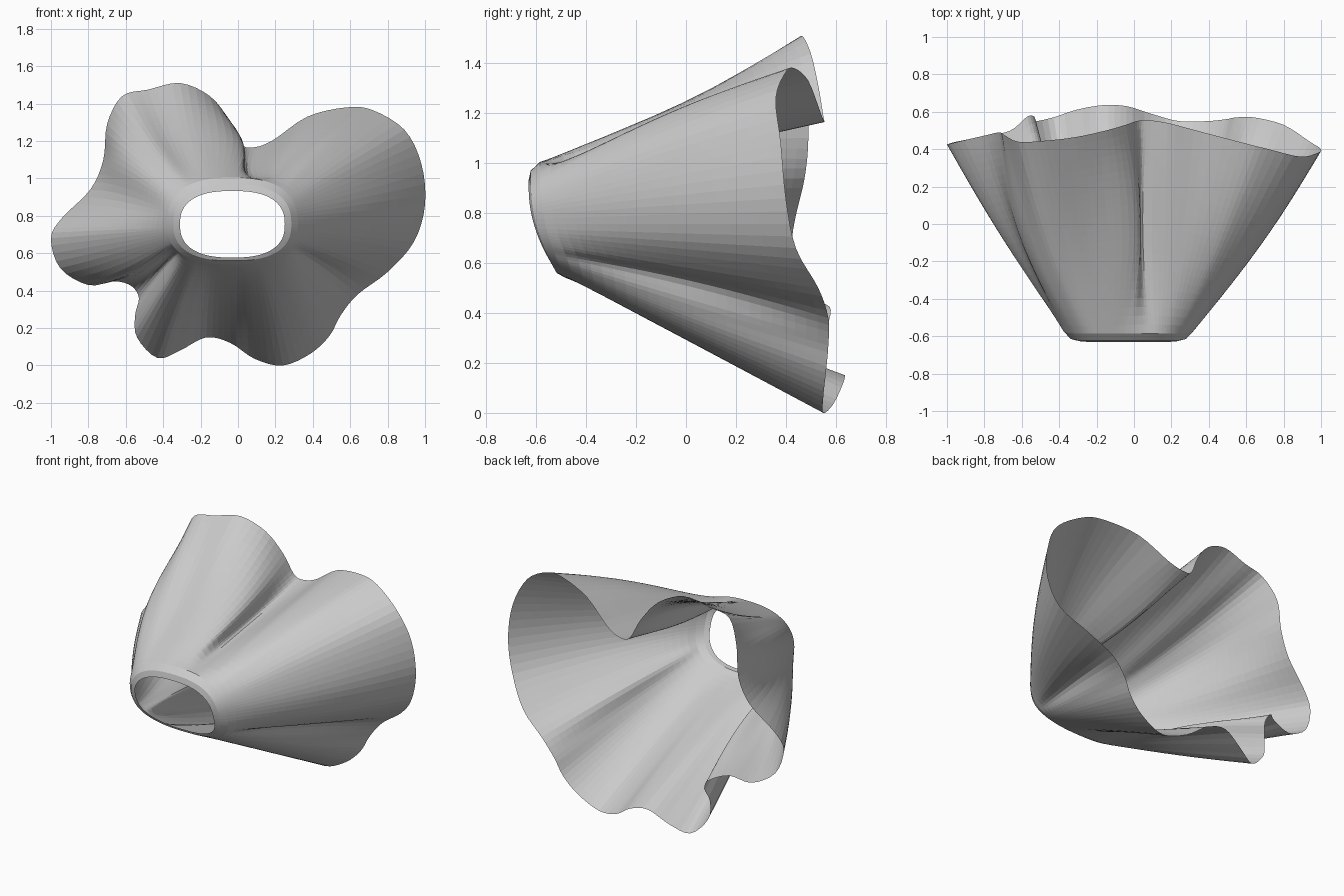
import bpy, bmesh, math
from mathutils import Vector

if "Cube" in bpy.data.objects:
    bpy.data.objects.remove(bpy.data.objects["Cube"])

# Wavy hem outline: x, y, z, clockwise seen from the front
HEM = [(0.07, .555, 1.165), (0.18, .54, 1.20), (0.37, .49, 1.33), (0.58, .435, 1.38), (0.72, .40, 1.365),
       (0.89, .36, 1.26), (0.98, .38, 1.08), (1.0, .40, .86), (0.94, .44, .66), (0.80, .53, .50),
       (0.64, .57, .38), (0.55, .57, .27), (0.49, .56, .16), (0.39, .55, .065), (0.24, .55, 0.0),
       (0.09, .59, .035), (-0.04, .63, .12), (-0.17, .635, .15), (-0.31, .61, .08), (-0.43, .57, .04),
       (-0.54, .545, .15), (-0.55, .54, .27), (-0.53, .57, .36), (-0.57, .575, .425), (-0.66, .50, .45),
       (-0.80, .47, .43), (-0.95, .44, .52), (-1.0, .425, .68), (-0.94, .44, .79), (-0.79, .475, .94),
       (-0.72, .49, 1.10), (-0.70, .48, 1.29), (-0.62, .44, 1.44), (-0.48, .445, 1.475), (-0.31, .465, 1.51),
       (-0.15, .50, 1.44), (-0.045, .53, 1.31), (0.015, .55, 1.19)]
HEM = [Vector(p) for p in HEM]
# Folds halfway down the cloth: angle, angular width, shift in x, shift in z
FOLDS = [(75, 8, -.035, -.05), (93, 8, .07, 0), (115, 14, 0, -.06), (152, 15, -.06, .06),
         (218, 8, .04, .05), (204, 7, .0, -.04), (270, 30, 0, .03), (-29, 7, -.03, .03),
         (5, 20, .015, 0), (45, 15, .0, .02)]
CX, CZ = -0.03, 0.755      # waist centre
STEPS, ROWS = 4, 24


def spline(i, t):
    a, b, c, d = (HEM[(i + k) % len(HEM)] for k in (-1, 0, 1, 2))
    return 0.5 * (2 * b + (c - a) * t + (2 * a - 5 * b + 4 * c - d) * t * t
                  + (3 * b - a - 3 * c + d) * t ** 3)


def oval(angle, w, h):
    c, s = math.cos(angle), math.sin(angle)
    return (CX + w * math.copysign(abs(c) ** .8, c), CZ + h * math.copysign(abs(s) ** .8, s))


def waist_y(z):
    # the waist opening leans back towards its lower edge
    return -0.63 + 1.0 * max(0, 0.90 - z) ** 2


def fold_shift(angle):
    shift = Vector((0, 0, 0))
    for deg, width, dx, dz in FOLDS:
        gap = (math.degrees(angle) - deg + 180) % 360 - 180
        shift += Vector((dx, 0, dz)) * math.exp(-(gap / width) ** 2)
    return shift


# Skirt surface: waist edge, rounded shoulder, then folds out to the hem
bm = bmesh.new()
columns = []
for i in range(len(HEM)):
    for k in range(STEPS):
        hem = spline(i, k / STEPS)
        ang = math.atan2(hem.z - CZ, hem.x - CX)
        low = hem.z < CZ
        x0, z0 = oval(ang, .28, .178)
        x1, z1 = oval(ang, .315, .195 if low else .215)
        x2, z2 = oval(ang, .35, .215 if low else .25)
        y = waist_y(z0)
        path = [Vector((x0, y, z0)), Vector((x1, y + .008, z1))]
        start = Vector((x2, y + .045, z2))
        out = Vector((math.cos(ang), 0, math.sin(ang))) * .02 + fold_shift(ang)
        for r in range(ROWS + 1):
            t = r / ROWS
            path.append(start.lerp(hem, t) + out * math.sin(math.pi * t))
        columns.append([bm.verts.new(p) for p in path])
for a, b in zip(columns, columns[1:] + columns[:1]):
    for j in range(len(a) - 1):
        bm.faces.new((a[j], a[j + 1], b[j + 1], b[j]))
bmesh.ops.recalc_face_normals(bm, faces=bm.faces)
# normals point away from the inside of the skirt
if sum(f.normal.dot(f.calc_center_median() - Vector((0, 0.3, CZ))) for f in bm.faces) < 0:
    bmesh.ops.reverse_faces(bm, faces=bm.faces)
mesh = bpy.data.meshes.new("flared_skirt")
bm.to_mesh(mesh)
bm.free()
skirt = bpy.data.objects.new("flared_skirt", mesh)
bpy.context.collection.objects.link(skirt)
